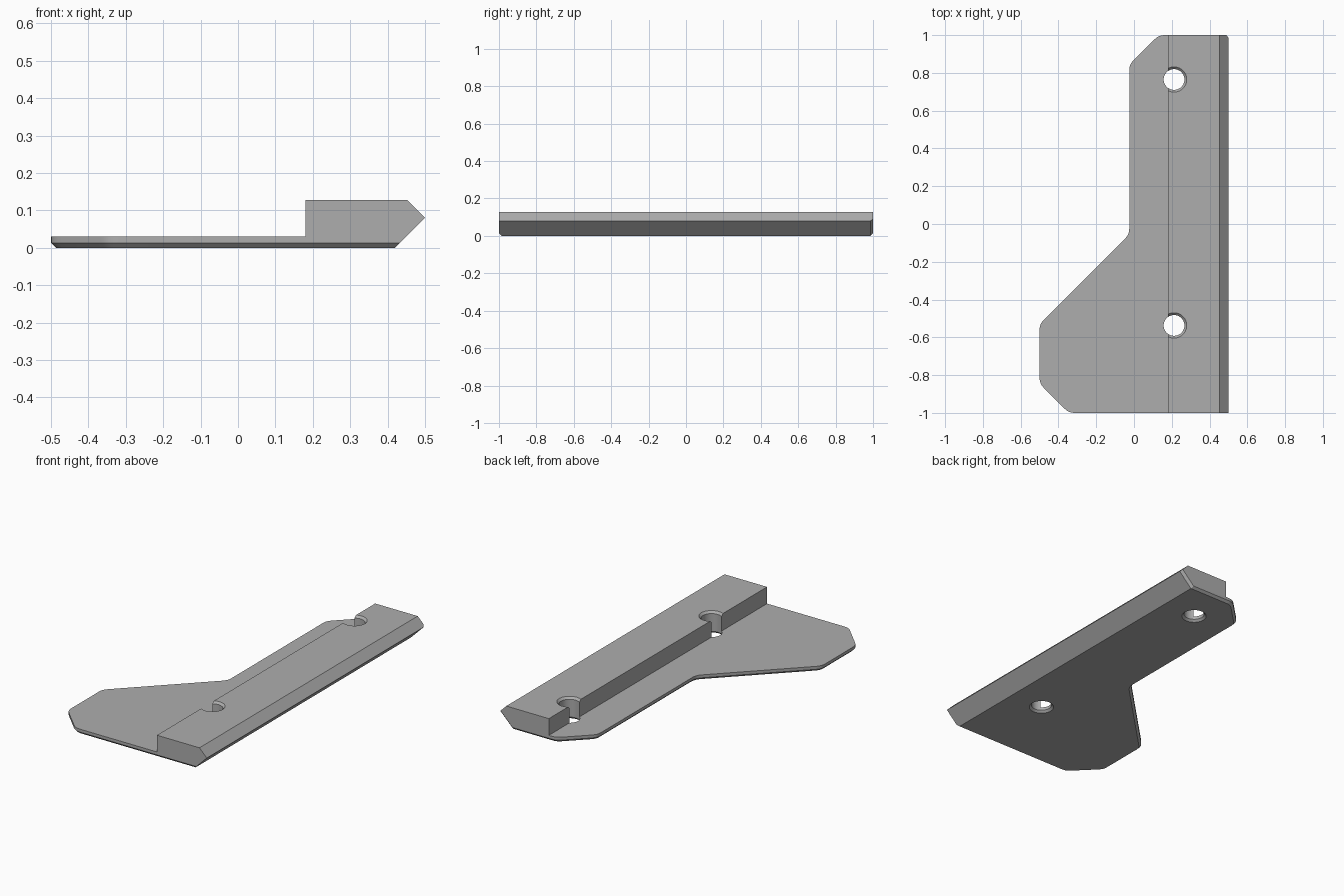
import bpy
import bmesh
import math
from mathutils import Vector

cube = bpy.data.objects.get("Cube")
if cube:
    bpy.data.objects.remove(cube, do_unlink=True)

LIP = 0.013       # bottom edge chamfer
PLATE_TOP = 0.03
BAR_TOP = 0.127
HOLE_R = 0.055

grey = bpy.data.materials.new("plain grey")
grey.use_nodes = True
grey.diffuse_color = (0.42, 0.42, 0.42, 1)
grey.node_tree.nodes["Principled BSDF"].inputs["Base Color"].default_value = grey.diffuse_color


def loft(name, rings, cut=None):
    """Solid skinned through equal-length closed rings, with flat ends."""
    bm = bmesh.new()
    loops = [[bm.verts.new(p) for p in ring] for ring in rings]
    n = len(loops[0])
    for low, high in zip(loops, loops[1:]):
        for i in range(n):
            j = (i + 1) % n
            bm.faces.new((low[i], low[j], high[j], high[i]))
    bm.faces.new(loops[0][::-1])
    bm.faces.new(loops[-1])
    if cut:
        geom = bm.verts[:] + bm.edges[:] + bm.faces[:]
        res = bmesh.ops.bisect_plane(bm, geom=geom, plane_co=cut[0], plane_no=cut[1],
                                     clear_outer=True)
        edges = [e for e in res["geom_cut"] if isinstance(e, bmesh.types.BMEdge)]
        bmesh.ops.contextual_create(bm, geom=edges)
    bmesh.ops.recalc_face_normals(bm, faces=bm.faces[:])
    mesh = bpy.data.meshes.new(name)
    bm.to_mesh(mesh)
    bm.free()
    mesh.materials.append(grey)
    obj = bpy.data.objects.new(name, mesh)
    bpy.context.collection.objects.link(obj)
    return obj


def round_corners(points, reach=0.03, steps=4):
    """Ease each corner with a short curve."""
    out = []
    for i, p in enumerate(points):
        a = p + (points[i - 1] - p).normalized() * reach
        b = p + (points[(i + 1) % len(points)] - p).normalized() * reach
        for k in range(steps + 1):
            t = k / steps
            out.append(a * (1 - t) ** 2 + p * 2 * t * (1 - t) + b * t ** 2)
    return out


def inset(points, d):
    """Mitred inward offset of a counter-clockwise outline."""
    out = []
    for i, p in enumerate(points):
        e = (p - points[i - 1]).normalized()
        f = (points[(i + 1) % len(points)] - p).normalized()
        n1, n2 = Vector((-e.y, e.x)), Vector((-f.y, f.x))
        out.append(p + (n1 + n2) * d / (1 + n1.dot(n2)))
    return out


def boolean(target, tool, operation):
    mod = target.modifiers.new(operation.lower(), "BOOLEAN")
    mod.operation = operation
    mod.solver = "EXACT"
    mod.object = tool
    with bpy.context.temp_override(object=target, active_object=target):
        bpy.ops.object.modifier_apply(modifier=mod.name)
    bpy.data.objects.remove(tool, do_unlink=True)


# Plan outline, run past the right edge so the bar section trims it
plan = [Vector(p) for p in [(0.7, -1), (0.7, 1), (0.132, 1), (-0.025, 0.845), (-0.025, -0.055),
                            (-0.5, -0.53), (-0.5, -0.845), (-0.345, -1)]]
outline = round_corners(plan)
bracket = loft("mounting_bracket", [
    [(p.x, p.y, 0) for p in inset(outline, LIP)],
    [(p.x, p.y, LIP) for p in outline],
    [(p.x, p.y, 0.2) for p in outline]])

# End section: thin plate with the raised, pointed bar; back corner of the bar slope trimmed
section = [(-0.7, -0.1), (0.32, -0.1), (0.5, 0.08), (0.453, BAR_TOP),
           (0.18, BAR_TOP), (0.18, PLATE_TOP), (-0.7, PLATE_TOP)]
half = math.sqrt(0.5)
trim = (Vector((0.5, 1 - 0.014, 0.08)), Vector((half, 1, -half)))
envelope = loft("section_envelope", [[(x, y, z) for x, z in section] for y in (-1.2, 1.2)], trim)
boolean(bracket, envelope, "INTERSECT")

# Two screw holes, countersunk at both ends
for y in (0.765, -0.537):
    rings = []
    for r, z in [(HOLE_R + 0.022, -0.01), (HOLE_R, 0.012),
                 (HOLE_R, BAR_TOP - 0.012), (HOLE_R + 0.022, BAR_TOP + 0.01)]:
        rings.append([(0.212 + r * math.cos(a), y + r * math.sin(a), z)
                      for a in (math.tau * i / 48 for i in range(48))])
    boolean(bracket, loft("screw_hole_cutter", rings), "DIFFERENCE")

# Smooth the rounded walls, keep the machined edges crisp
bpy.ops.object.select_all(action="DESELECT")
bracket.select_set(True)
bpy.context.view_layer.objects.active = bracket
bpy.ops.object.shade_smooth_by_angle(angle=math.radians(20))
